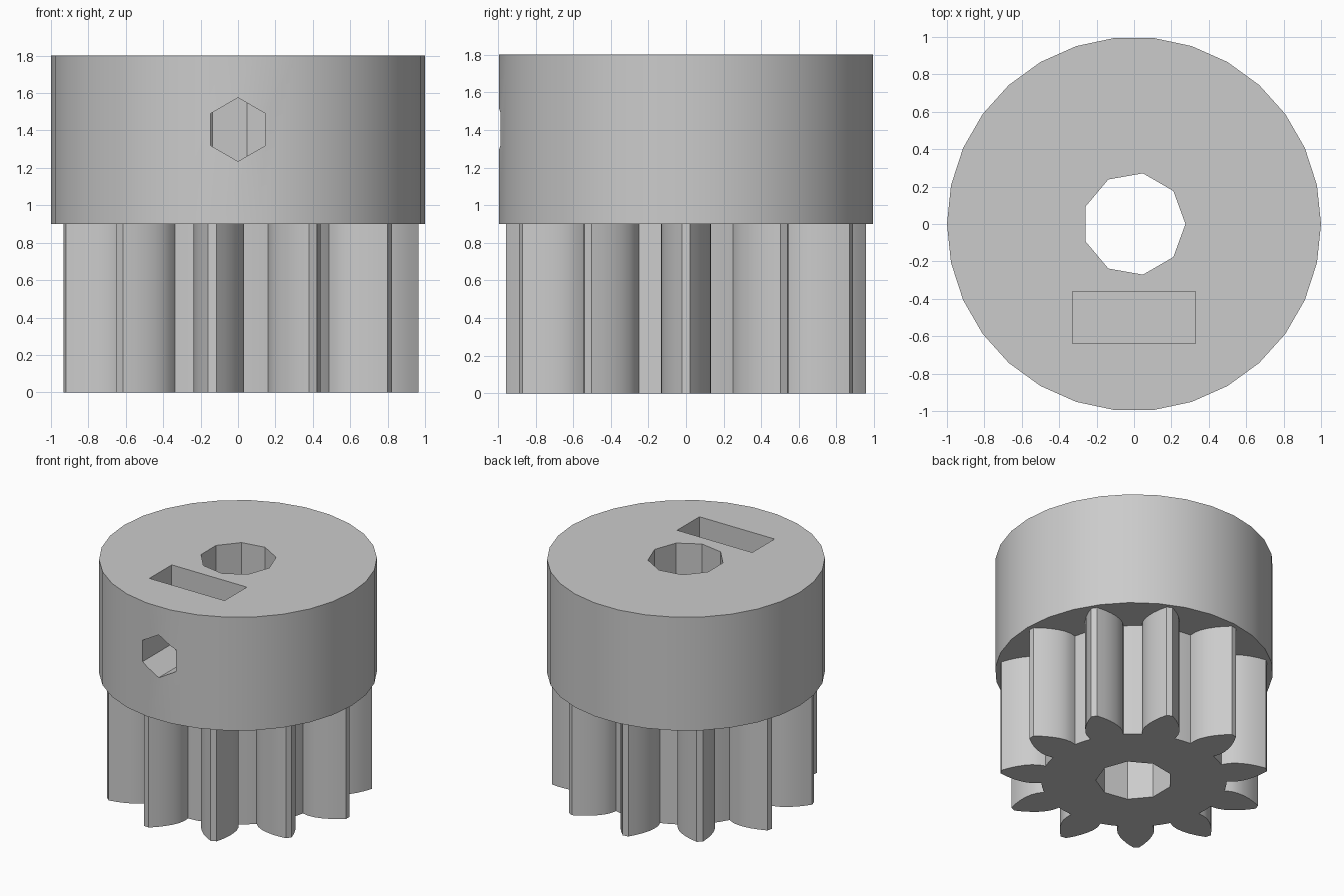
import bpy
import bmesh
from math import acos, cos, sin, tan, pi, radians
from mathutils import Matrix, Vector

cube = bpy.data.objects.get("Cube")
if cube:
    bpy.data.objects.remove(cube, do_unlink=True)

# Dimensions
TEETH = 11
TIP = 0.965
MODULE = TIP / (TEETH / 2 + 1)
PITCH = MODULE * TEETH / 2
ROOT = PITCH - MODULE
BASE = PITCH * cos(radians(28))
GEAR_TOP, TOP = 0.9, 1.8
HOLE_Z = 1.405

grey = bpy.data.materials.new("plain grey")
grey.use_nodes = True
colour = (0.6, 0.6, 0.6, 1)
grey.diffuse_color = colour
grey.node_tree.nodes["Principled BSDF"].inputs["Base Color"].default_value = colour


def polar(r, a):
    return (r * cos(a), r * sin(a))


def ring(sides, r, start=0):
    return [polar(r, start + 2 * pi * i / sides) for i in range(sides)]


def prism(name, outline, low, high, matrix=Matrix()):
    """Extrude a flat outline from low to high along its local z."""
    bm = bmesh.new()
    face = bm.faces.new([bm.verts.new((x, y, low)) for x, y in outline])
    up = bmesh.ops.extrude_face_region(bm, geom=[face])["geom"]
    bmesh.ops.translate(bm, vec=Vector((0, 0, high - low)),
                        verts=[v for v in up if isinstance(v, bmesh.types.BMVert)])
    bmesh.ops.transform(bm, matrix=matrix, verts=bm.verts)
    bmesh.ops.recalc_face_normals(bm, faces=bm.faces)
    mesh = bpy.data.meshes.new(name)
    bm.to_mesh(mesh)
    bm.free()
    mesh.materials.append(grey)
    obj = bpy.data.objects.new(name, mesh)
    bpy.context.collection.objects.link(obj)
    return obj


def involute(r):
    a = acos(min(1, BASE / r))
    return tan(a) - a


def combine(target, tool, operation):
    """Apply a boolean and discard the tool."""
    tool.hide_render = True
    mod = target.modifiers.new(tool.name, "BOOLEAN")
    mod.operation, mod.object, mod.solver = operation, tool, "EXACT"
    bpy.ops.object.select_all(action="DESELECT")
    bpy.context.view_layer.objects.active = target
    target.select_set(True)
    bpy.ops.object.modifier_apply(modifier=mod.name)
    bpy.data.objects.remove(tool, do_unlink=True)


# Toothed section: root point, then an involute flank, mirrored over each tooth
half = pi / 2 / TEETH + involute(PITCH)
flank = [(ROOT, half)]
for i in range(6):
    r = BASE + (TIP - BASE) * i / 5
    flank.append((r, half - involute(r)))
tooth = [(r, -a) for r, a in flank] + flank[::-1] + [(ROOT, pi / TEETH)]
gear_outline = [polar(r, a + 2 * pi * k / TEETH) for k in range(TEETH) for r, a in tooth]
pinion = prism("pinion_gear", gear_outline, 0, GEAR_TOP + 0.1)

# Collar above the teeth
combine(pinion, prism("collar", ring(30, 1), GEAR_TOP, TOP), "UNION")

# Shaft bore, nut slot and set screw hole
combine(pinion, prism("shaft_bore", ring(9, 0.275), -0.1, TOP + 0.1), "DIFFERENCE")
slot = [(-0.33, -0.64), (0.33, -0.64), (0.33, -0.36), (-0.33, -0.36)]
combine(pinion, prism("nut_slot", slot, 1.07, TOP + 0.1), "DIFFERENCE")
to_front = Matrix.Translation((0, 0, HOLE_Z)) @ Matrix.Rotation(pi / 2, 4, "X")
combine(pinion, prism("screw_hole", ring(6, 0.17, pi / 2), 0, 1.1, to_front), "DIFFERENCE")

# Smooth curved walls, keep corners sharp
bpy.ops.object.shade_smooth_by_angle(angle=radians(30))
